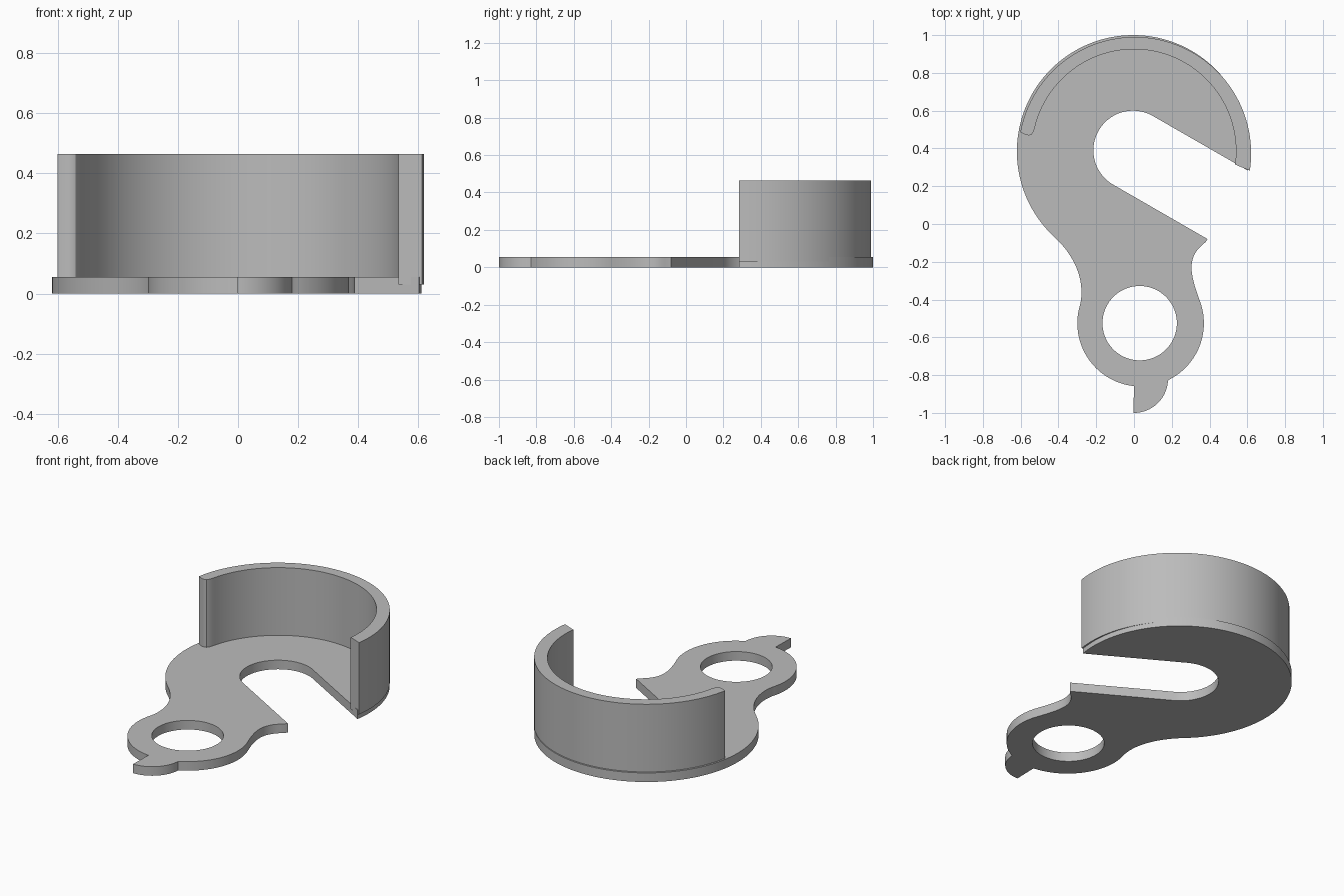
import bpy, bmesh
from math import radians, cos, sin
from mathutils import Vector
from mathutils.geometry import interpolate_bezier

if "Cube" in bpy.data.objects:
    bpy.data.objects.remove(bpy.data.objects["Cube"])

grey = bpy.data.materials.new("plain grey")
grey.use_nodes = True
colour = (0.5, 0.5, 0.5, 1)
grey.diffuse_color = colour
grey.node_tree.nodes["Principled BSDF"].inputs["Base Color"].default_value = colour


def arc(cx, cy, r, start, end, steps):
    """Points on an arc, angles in degrees, both ends included."""
    angles = [radians(start + (end - start) * i / steps) for i in range(steps + 1)]
    return [(cx + r * cos(a), cy + r * sin(a)) for a in angles]


def bend(a, b, c, d, steps=16):
    """Inner points of a flowing curve from a to d."""
    pts = interpolate_bezier(*[Vector(p) for p in (a, b, c, d)], steps)
    return [(p.x, p.y) for p in pts[1:-1]]


def prism(name, loops, bottom, top):
    """Fill an outline (with optional holes) and raise it to a solid."""
    bm = bmesh.new()
    edges = []
    for loop in loops:
        vs = [bm.verts.new((x, y, bottom)) for x, y in loop]
        edges += [bm.edges.new((v, vs[i - 1])) for i, v in enumerate(vs)]
    bmesh.ops.triangle_fill(bm, edges=edges, use_beauty=True)
    raised = bmesh.ops.extrude_face_region(bm, geom=bm.faces[:], use_keep_orig=True)
    new = [g for g in raised["geom"] if isinstance(g, bmesh.types.BMVert)]
    bmesh.ops.translate(bm, verts=new, vec=(0, 0, top - bottom))
    bmesh.ops.recalc_face_normals(bm, faces=bm.faces)
    mesh = bpy.data.meshes.new(name)
    bm.to_mesh(mesh)
    bm.free()
    mesh.materials.append(grey)
    ob = bpy.data.objects.new(name, mesh)
    bpy.context.collection.objects.link(ob)
    bpy.ops.object.select_all(action="DESELECT")
    ob.select_set(True)
    bpy.context.view_layer.objects.active = ob
    bpy.ops.object.shade_smooth_by_angle(angle=radians(30))
    return ob


# Hook plate: big outer arc, neck, ring with a tab, beak and slanted slot
head = arc(-0.004, 0.384, 0.616, -9.5, 227, 96)
ring_left = arc(0.035, -0.525, 0.335, 162, 264, 32)
tab = arc(0, -0.82, 0.18, 269, 357, 20)
ring_right = arc(0.035, -0.525, 0.335, 297, 380, 28)
beak = (0.39, -0.08)
slot = arc(-0.005, 0.39, 0.21, 240, 60, 48)

outline = (
    head
    + bend(head[-1], (-0.31, -0.17), (-0.26, -0.30), ring_left[0])
    + ring_left + tab + ring_right
    + bend(ring_right[-1], (0.29, -0.25), (0.28, -0.17), (0.38, -0.095))
    + [(0.38, -0.095), beak]
    + slot
)
eye = arc(0.03, -0.525, 0.197, 0, 355, 71)
prism("hook_plate", [outline, eye], 0, 0.055)

# Curved wall standing on the rim, with a rounded left end
wall = (
    arc(0.004, 0.374, 0.616, -8.5, 169.5, 80)
    + [(-0.575, 0.472), (-0.555, 0.469), (-0.542, 0.474), (-0.534, 0.485)]
    + arc(0, 0.385, 0.54, 167, -7.5, 80)
)
prism("curved_wall", [wall], 0.03, 0.465)
